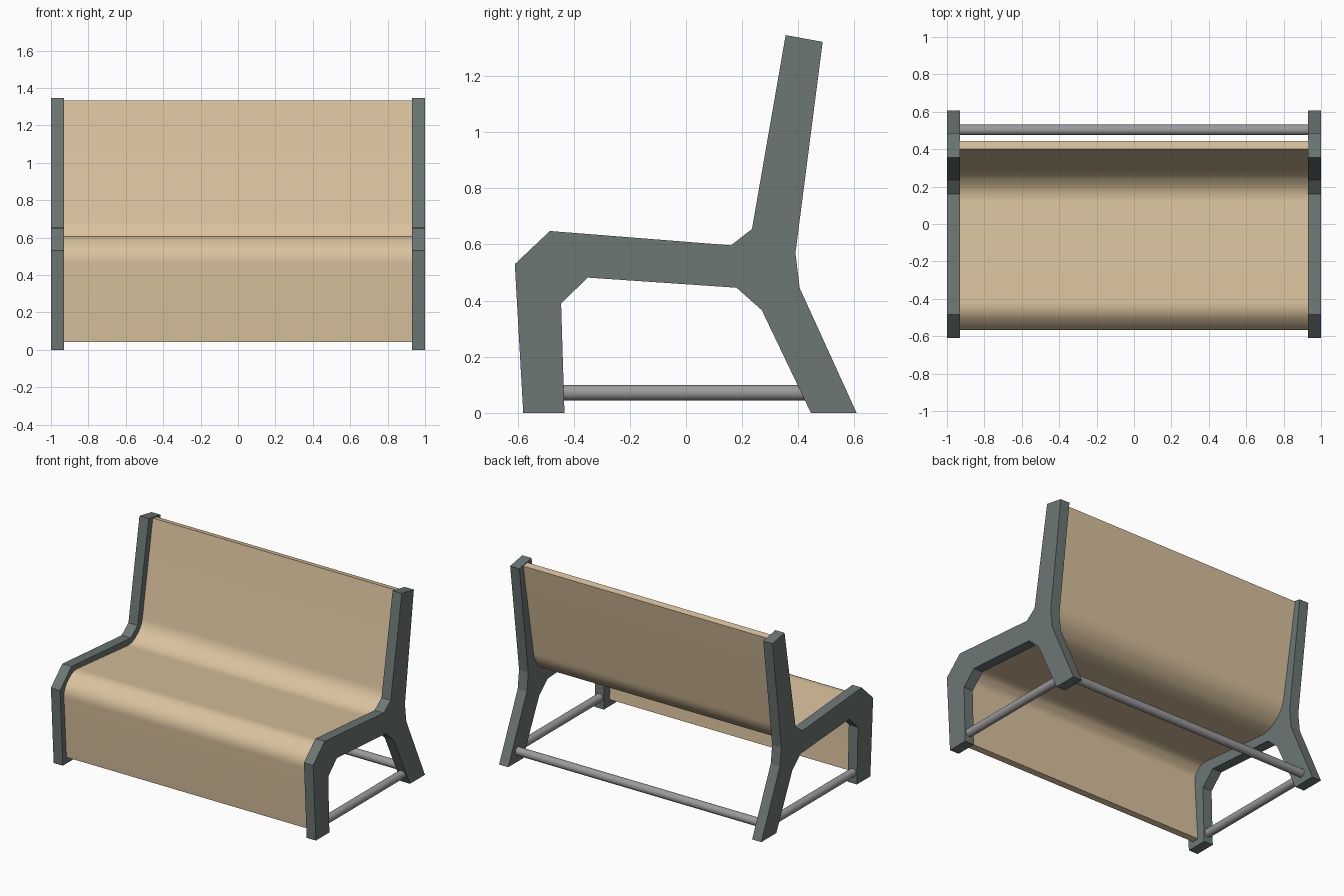
import bpy
import bmesh
import math
from mathutils import Vector

cube = bpy.data.objects.get("Cube")
if cube:
    bpy.data.objects.remove(cube, do_unlink=True)


def make_material(name, color, roughness):
    mat = bpy.data.materials.new(name)
    mat.use_nodes = True
    mat.diffuse_color = (*color, 1)
    bsdf = mat.node_tree.nodes["Principled BSDF"]
    bsdf.inputs["Base Color"].default_value = (*color, 1)
    bsdf.inputs["Roughness"].default_value = roughness
    return mat


wood = make_material("light wood", (0.70, 0.54, 0.34), 0.5)
paint = make_material("grey green paint", (0.15, 0.185, 0.175), 0.5)
steel = make_material("steel grey", (0.33, 0.33, 0.34), 0.4)


def extrude_profile(name, profile, x0, x1, mat):
    """Solid made by sweeping a (y, z) outline along x."""
    bm = bmesh.new()
    face = bm.faces.new([bm.verts.new((x0, y, z)) for y, z in profile])
    swept = bmesh.ops.extrude_face_region(bm, geom=[face])
    verts = [v for v in swept["geom"] if isinstance(v, bmesh.types.BMVert)]
    bmesh.ops.translate(bm, verts=verts, vec=(x1 - x0, 0, 0))
    bmesh.ops.recalc_face_normals(bm, faces=bm.faces)
    mesh = bpy.data.meshes.new(name)
    bm.to_mesh(mesh)
    bm.free()
    mesh.materials.append(mat)
    obj = bpy.data.objects.new(name, mesh)
    bpy.context.collection.objects.link(obj)
    return obj


def smooth(obj):
    bpy.ops.object.select_all(action="DESELECT")
    obj.select_set(True)
    bpy.context.view_layer.objects.active = obj
    bpy.ops.object.shade_smooth_by_angle(angle=math.radians(35))


def rod(name, start, end, radius):
    start, end = Vector(start), Vector(end)
    axis = end - start
    bpy.ops.mesh.primitive_cylinder_add(
        vertices=32, radius=radius, depth=axis.length,
        location=(start + end) / 2,
        rotation=axis.to_track_quat("Z", "Y").to_euler())
    obj = bpy.context.object
    obj.name = name
    obj.data.materials.append(steel)
    smooth(obj)


def rounded_path(corners, trim, steps=8):
    """Polyline whose inner corners are replaced by smooth bends."""
    pts = [Vector(c) for c in corners]
    path = [pts[0]]
    for a, b, c in zip(pts, pts[1:], pts[2:]):
        p = b + (a - b).normalized() * trim
        q = b + (c - b).normalized() * trim
        for i in range(steps + 1):
            t = i / steps
            path.append(p * (1 - t) ** 2 + b * 2 * t * (1 - t) + q * t ** 2)
    return path + [pts[-1]]


def thicken(path, thickness):
    """Closed outline of a sheet lying to the right of the path."""
    inner = []
    for i, p in enumerate(path):
        d = path[min(i + 1, len(path) - 1)] - path[max(i - 1, 0)]
        inner.append(p + Vector((d.y, -d.x)).normalized() * thickness)
    return path + inner[::-1]


# Side frames: front leg, seat rail, rear leg and back post in one outline
frame_outline = [
    (-0.58, 0), (-0.433, 0), (-0.445, 0.39), (-0.35, 0.482),
    (0.18, 0.446), (0.27, 0.366), (0.445, 0), (0.608, 0),
    (0.405, 0.445), (0.39, 0.57), (0.487, 1.322), (0.355, 1.346),
    (0.235, 0.655), (0.16, 0.597), (-0.485, 0.648), (-0.61, 0.53),
]
INNER, OUTER = 0.93, 1.0
for side, sign in (("left", 1), ("right", -1)):
    extrude_profile(side + "_side_frame", frame_outline,
                    sign * INNER, sign * OUTER, paint)

# Bent sheet forming the front apron, seat and backrest
sheet_corners = [(-0.54, 0.043), (-0.571, 0.522), (-0.472, 0.613),
                 (0.175, 0.553), (0.278, 0.632), (0.40, 1.332)]
sheet = extrude_profile("seat_and_back_sheet",
                        thicken(rounded_path(sheet_corners, 0.058), 0.045),
                        -INNER, INNER, wood)
smooth(sheet)

# Stretcher rods near the floor
ROD_Z, ROD_R = 0.072, 0.028
rod("rear_stretcher", (-INNER, 0.503, ROD_Z), (INNER, 0.503, ROD_Z), ROD_R)
for side, sign in (("left", 1), ("right", -1)):
    x = sign * (INNER + OUTER) / 2
    rod(side + "_side_stretcher", (x, -0.44, ROD_Z), (x, 0.44, ROD_Z), ROD_R)
